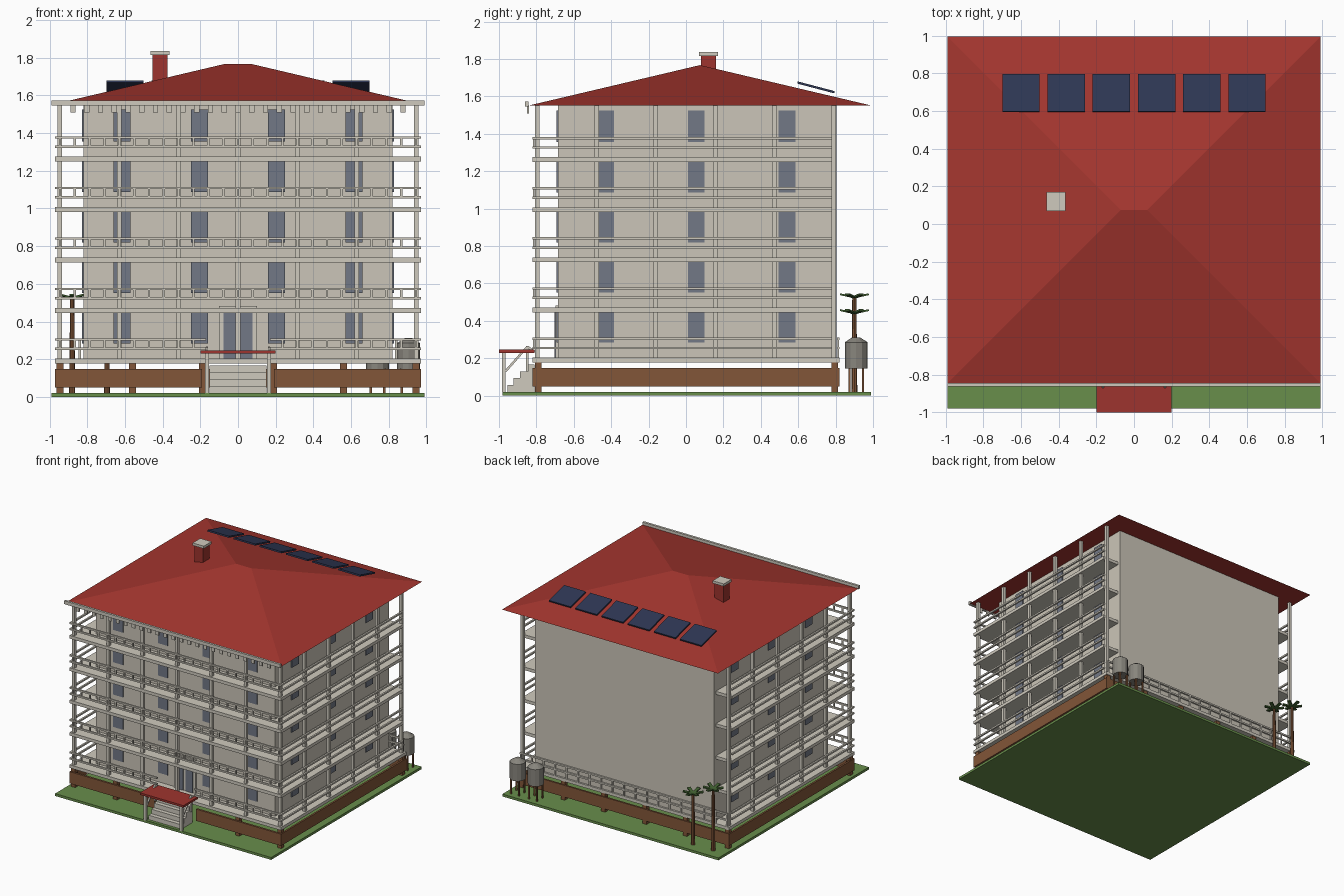
import bpy, bmesh, math
from mathutils import Matrix, Vector

if "Cube" in bpy.data.objects:
    bpy.data.objects.remove(bpy.data.objects["Cube"])


def mat(name, r, g, b):
    m = bpy.data.materials.new(name)
    lin = [((c / 255 + 0.055) / 1.055) ** 2.4 for c in (r, g, b)]
    m.diffuse_color = (*lin, 1)
    m.use_nodes = True
    m.node_tree.nodes["Principled BSDF"].inputs["Base Color"].default_value = m.diffuse_color
    return m


WALL = mat("wall_cream", 203, 197, 184)
TRIM = mat("trim_cream", 207, 202, 190)
GLASS = mat("window_grey", 114, 120, 134)
ROOF = mat("roof_red", 165, 54, 47)
BRICK = mat("brick_red", 158, 52, 46)
PANEL = mat("panel_navy", 46, 55, 84)
WOOD = mat("wood_brown", 130, 86, 56)
GRASS = mat("grass_green", 104, 142, 75)
LEAF = mat("leaf_green", 66, 98, 50)
TANK = mat("tank_grey", 136, 133, 125)


def finish(name, bm, material):
    bmesh.ops.recalc_face_normals(bm, faces=bm.faces)
    me = bpy.data.meshes.new(name)
    bm.to_mesh(me)
    bm.free()
    me.materials.append(material)
    ob = bpy.data.objects.new(name, me)
    bpy.context.collection.objects.link(ob)
    return ob


def add_box(bm, x0, x1, y0, y1, z0, z1):
    m = Matrix.Translation(((x0 + x1) / 2, (y0 + y1) / 2, (z0 + z1) / 2))
    bmesh.ops.create_cube(bm, size=1, matrix=m @ Matrix.Diagonal((x1 - x0, y1 - y0, z1 - z0, 1)))


def boxes(name, items, material):
    bm = bmesh.new()
    for b in items:
        add_box(bm, *b)
    return finish(name, bm, material)


def add_bar(bm, a, b, t):
    # square bar between two points
    a, b = Vector(a), Vector(b)
    d = b - a
    m = Matrix.Translation((a + b) / 2) @ d.to_track_quat('Z', 'Y').to_matrix().to_4x4()
    bmesh.ops.create_cube(bm, size=1, matrix=m @ Matrix.Diagonal((t, t, d.length, 1)))


def add_cone(bm, x, y, z0, z1, r0, r1, n):
    bmesh.ops.create_cone(bm, cap_ends=True, segments=n, radius1=r0, radius2=r1, depth=z1 - z0,
                          matrix=Matrix.Translation((x, y, (z0 + z1) / 2)))


STOREY, BASE, TOP = 0.268, 0.203, 1.55
floors = [BASE + STOREY * i for i in range(5)]
CX, CY0, CY1 = 0.82, -0.685, 0.805

# ground and main block
boxes("lawn", [(-0.99, 0.99, -0.98, 0.99, 0, 0.02)], GRASS)
boxes("main_block", [(-CX, CX, CY0, CY1, 0.19, TOP)], WALL)

# floor slabs
boxes("floor_slabs", [(-0.97, 0.97, -0.82, 0.82 if i == 0 else 0.78, z - 0.026, z)
                      for i, z in enumerate(floors)], TRIM)

# verandah columns
cols = [(0.315 * i, -0.795) for i in range(-3, 4)]
cols += [(s * 0.945, -0.795 + 0.317 * j) for s in (-1, 1) for j in range(1, 6)]
boxes("columns", [(x - 0.012, x + 0.012, y - 0.012, y + 0.012, BASE, TOP) for x, y in cols], TRIM)

# railings on front and sides of each storey
rails, balusters = [], []
for i, z in enumerate(floors):
    for h0, h1 in ((0.045, 0.058), (0.095, 0.108)):
        spans = [(-0.97, -0.17), (0.17, 0.97)] if i == 0 else [(-0.97, 0.97)]
        rails += [(a, b, -0.821, -0.807, z + h0, z + h1) for a, b in spans]
        rails += [(s * 0.963 - 0.007, s * 0.963 + 0.007, -0.82, 0.78, z + h0, z + h1) for s in (-1, 1)]
        if i == 0:
            rails.append((-0.95, 0.95, 0.807, 0.82, z + h0, z + h1))
    for k in range(-12, 13):
        x = k * 0.0787
        if i or abs(x) > 0.17:
            balusters.append((x - 0.006, x + 0.006, -0.819, -0.809, z + 0.045, z + 0.1))
for k in range(-9, 10):
    balusters.append((k * 0.105 - 0.006, k * 0.105 + 0.006, 0.809, 0.818, BASE, BASE + 0.1))
boxes("railings", rails, TRIM)
boxes("balusters", balusters, TRIM)

# windows as thin plates
win = []
for z in floors:
    z0, z1 = z + 0.08, z + 0.25
    win += [(x - 0.045, x + 0.045, CY0 - 0.008, CY0 + 0.001, z0, z1)
            for x in (-0.615, -0.205, 0.205, 0.615)]
    for y in (-0.43, 0.055, 0.54):
        win += [(CX - 0.001, CX + 0.008, y - 0.045, y + 0.045, z0, z1),
                (-CX - 0.008, -CX + 0.001, y - 0.045, y + 0.045, z0, z1)]
boxes("windows", win, GLASS)

# entrance door
boxes("door_frame", [(-0.1, 0.1, CY0 - 0.012, CY0, BASE, 0.482)], TRIM)
boxes("door_panes", [(s * 0.043 - 0.033, s * 0.043 + 0.033, CY0 - 0.018, CY0 - 0.01, BASE, 0.445)
                     for s in (-1, 1)], GLASS)

# hipped roof with a short ridge
bm = bmesh.new()
eave = [bm.verts.new(p) for p in ((-0.99, -0.845, TOP), (0.99, -0.845, TOP),
                                  (0.99, 0.995, TOP), (-0.99, 0.995, TOP))]
rl, rr = bm.verts.new((-0.07, 0.075, 1.767)), bm.verts.new((0.07, 0.075, 1.767))
a, b, c, d = eave
for f in ((d, c, b, a), (a, b, rr, rl), (b, c, rr), (c, d, rl, rr), (d, a, rl)):
    bm.faces.new(f)
finish("hip_roof", bm, ROOF)

# gutter and trim teeth below it
boxes("gutter", [(-0.99, 0.99, -0.862, -0.843, 1.545, 1.573)], TRIM)
boxes("eave_teeth", [(0.073 * k - 0.014, 0.073 * k + 0.014, -0.85, -0.84, 1.508, 1.55)
                     for k in range(-12, 13)], TRIM)

# chimney
boxes("chimney", [(-0.455, -0.375, 0.08, 0.16, 1.6, 1.82)], BRICK)
boxes("chimney_cap", [(-0.465, -0.363, 0.07, 0.17, 1.815, 1.836)], TRIM)

# solar panels along the rear slope
bm = bmesh.new()
tilt = Matrix.Rotation(-math.atan2(0.05, 0.19), 4, 'X')
for k in range(6):
    m = Matrix.Translation((-0.6 + 0.24 * k, 0.695, 1.648)) @ tilt
    bmesh.ops.create_cube(bm, size=1, matrix=m @ Matrix.Diagonal((0.198, 0.204, 0.012, 1)))
finish("solar_panels", bm, PANEL)

# foundation piles and skirting boards
boxes("piles", [(x - 0.018, x + 0.018, y - 0.018, y + 0.018, 0.015, 0.18)
                for x in (-0.945, -0.56, -0.19, 0.19, 0.56, 0.945) for y in (-0.79, 0.795)
                if y > 0 or abs(x) > 0.2], WOOD)
boxes("skirting", [(-0.97, -0.19, -0.822, -0.805, 0.05, 0.147), (0.19, 0.97, -0.822, -0.805, 0.05, 0.147),
                   (-0.97, 0.97, 0.805, 0.82, 0.05, 0.147),
                   (0.955, 0.97, -0.82, 0.82, 0.05, 0.147),
                   (-0.97, -0.955, -0.82, 0.82, 0.05, 0.147)], WOOD)

# entrance steps, handrails and canopy
boxes("steps", [(-0.15, 0.15, -0.955 + 0.034 * k, -0.81, 0.02, 0.056 + 0.037 * k) for k in range(4)], TRIM)
bm = bmesh.new()
for s in (-1, 1):
    x = s * 0.165
    add_box(bm, x - 0.01, x + 0.01, -0.985, -0.965, 0.02, 0.23)
    add_box(bm, x - 0.007, x + 0.007, -0.855, -0.841, 0.13, 0.265)
    add_bar(bm, (x, -0.965, 0.13), (x, -0.848, 0.262), 0.012)
    add_bar(bm, (x, -0.848, 0.262), (x, -0.81, 0.235), 0.012)
finish("stair_handrails", bm, TRIM)
boxes("canopy", [(-0.2, 0.2, -1.0, -0.81, 0.229, 0.246)], BRICK)

# water tanks on legs
bt, bl = bmesh.new(), bmesh.new()
for x in (0.905, 0.74):
    add_cone(bt, x, 0.91, 0.145, 0.285, 0.061, 0.061, 12)
    add_cone(bt, x, 0.91, 0.285, 0.312, 0.061, 0.02, 12)
    for sx in (-1, 1):
        for sy in (-1, 1):
            px, py = x + sx * 0.036, 0.91 + sy * 0.036
            add_box(bl, px - 0.006, px + 0.006, py - 0.006, py + 0.006, 0.015, 0.15)
finish("water_tanks", bt, TANK)
finish("tank_legs", bl, WOOD)

# palm trees
bt, bl = bmesh.new(), bmesh.new()
for x, h in ((-0.88, 0.525), (-0.695, 0.44)):
    add_cone(bt, x, 0.9, 0.015, h, 0.016, 0.011, 8)
    for k in range(6):
        m = (Matrix.Translation((x, 0.9, h)) @ Matrix.Rotation(k * math.pi / 3 + math.pi / 6, 4, 'Z')
             @ Matrix.Rotation(-0.22, 4, 'Y') @ Matrix.Translation((0.038, 0, 0)))
        bmesh.ops.create_cube(bl, size=1, matrix=m @ Matrix.Diagonal((0.082, 0.026, 0.01, 1)))
finish("palm_trunks", bt, WOOD)
finish("palm_fronds", bl, LEAF)
